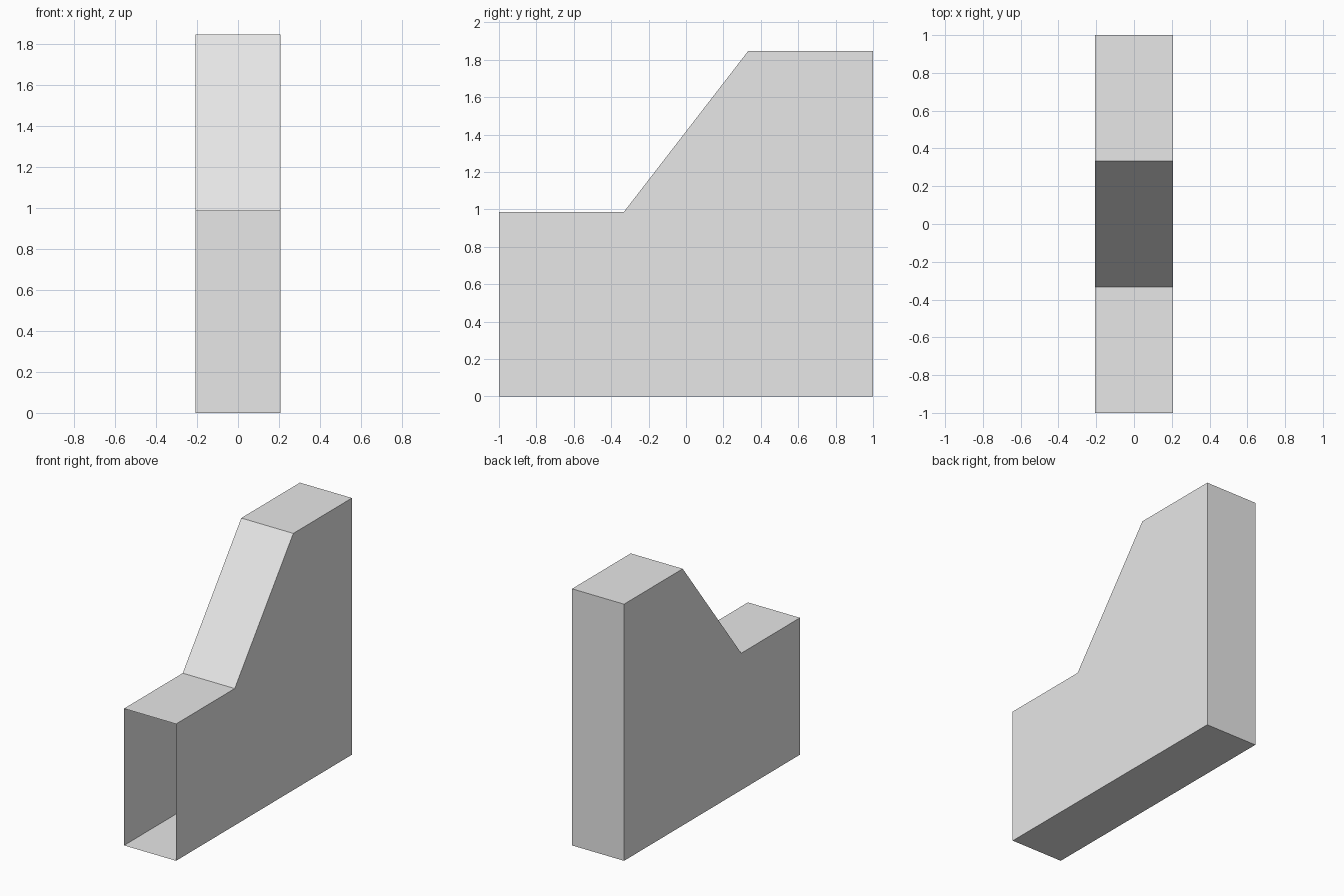
import bpy, bmesh

if "Cube" in bpy.data.objects:
    bpy.data.objects.remove(bpy.data.objects["Cube"])

HALF_WIDTH = 0.207
# Side profile (y, z), from the open front lip along the top, down the back and under
PROFILE = [(-1, 0.985), (-0.333, 0.985), (0.333, 1.847), (1, 1.847), (1, 0), (-1, 0)]

mat = bpy.data.materials.new("light grey")
mat.diffuse_color = (0.8, 0.8, 0.8, 1)
mat.use_nodes = True
mat.node_tree.nodes["Principled BSDF"].inputs["Base Color"].default_value = mat.diffuse_color

# Stepped duct: thin shell with a sloped shoulder, open at the front
bm = bmesh.new()
left, right = ([bm.verts.new((x, y, z)) for y, z in PROFILE]
               for x in (-HALF_WIDTH, HALF_WIDTH))

# Side walls
bm.faces.new(left)
bm.faces.new(right[::-1])

# Top, slope, back and floor panels (the front edge is left unbridged)
for i in range(len(PROFILE) - 1):
    bm.faces.new((left[i + 1], left[i], right[i], right[i + 1]))

# Make every panel face outward
bmesh.ops.recalc_face_normals(bm, faces=bm.faces)
if next(f for f in bm.faces if f.calc_center_median().y > 0.99).normal.y < 0:
    bmesh.ops.reverse_faces(bm, faces=bm.faces)

mesh = bpy.data.meshes.new("duct_shell")
bm.to_mesh(mesh)
bm.free()
mesh.materials.append(mat)
bpy.context.collection.objects.link(bpy.data.objects.new("duct_shell", mesh))
